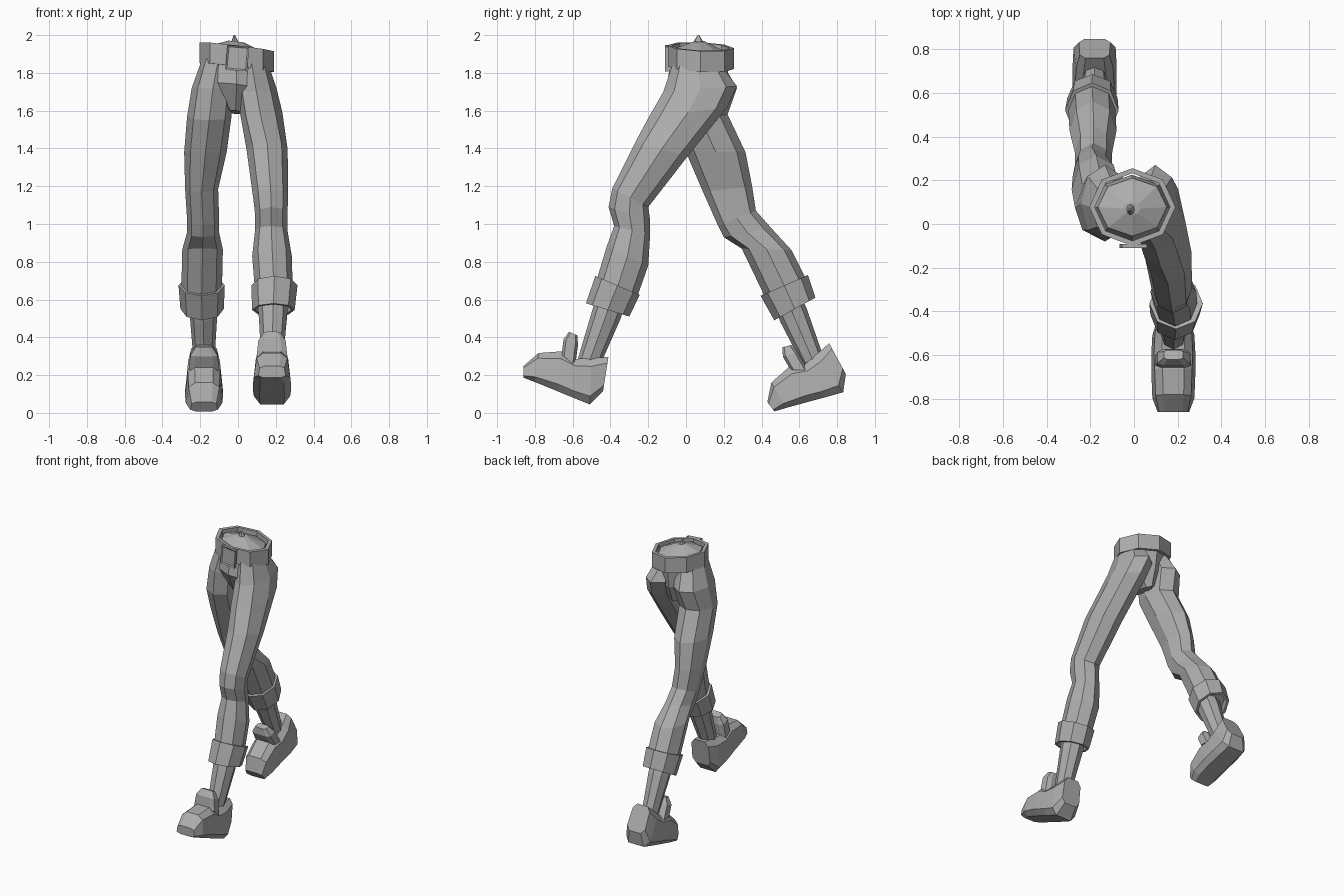
import bpy, bmesh, math
from mathutils import Matrix, Vector

cube = bpy.data.objects.get("Cube")
if cube:
    bpy.data.objects.remove(cube, do_unlink=True)

grey = bpy.data.materials.new("plain_grey")
grey.use_nodes = True
COLOUR = (0.42, 0.42, 0.42, 1)
grey.diffuse_color = COLOUR
bsdf = next(n for n in grey.node_tree.nodes if n.type == 'BSDF_PRINCIPLED')
bsdf.inputs["Base Color"].default_value = COLOUR
bsdf.inputs["Roughness"].default_value = 0.8


def ring(a, b, x0, x1, boxy=False, taper=1.0, tilt=0.0):
    """Eight-sided section from point a (y, z) to b, between two x limits."""
    pts = []
    for i in range(8):
        ang = math.tau * (i + (0.5 if boxy else 0)) / 8
        c, s = math.cos(ang), math.sin(ang)
        if boxy:
            c, s = (math.copysign(abs(v) ** 0.5, v) for v in (c, s))
        t = (1 - c) / 2
        half = (x1 - x0) / 2 * (taper + (1 - taper) * min(1, t * 2))
        x = (x0 + x1) / 2 + s * half
        y = a[0] + (b[0] - a[0]) * t
        z = a[1] + (b[1] - a[1]) * t - tilt * x
        pts.append(Vector((x, y, z)))
    return pts


def shrink(pts, factor, shift=Vector()):
    mid = sum(pts, Vector()) / len(pts)
    return [mid + (p - mid) * factor + shift for p in pts]


def loft(name, rings, matrix=None, caps=True, closed=False):
    """Skin a list of sections into one flat-shaded object."""
    bm = bmesh.new()
    rows = [[bm.verts.new(p) for p in r] for r in rings]
    pairs = list(zip(rows, rows[1:]))
    if closed:
        pairs.append((rows[-1], rows[0]))
    for lo, hi in pairs:
        for i in range(8):
            j = (i + 1) % 8
            bm.faces.new((lo[i], lo[j], hi[j], hi[i]))
    if caps and not closed:
        bm.faces.new(rows[0])
        bm.faces.new(rows[-1])
    if matrix:
        bm.transform(matrix)
    bmesh.ops.recalc_face_normals(bm, faces=bm.faces)
    mesh = bpy.data.meshes.new(name)
    bm.to_mesh(mesh)
    bm.free()
    mesh.materials.append(grey)
    obj = bpy.data.objects.new(name, mesh)
    bpy.context.collection.objects.link(obj)
    return obj


def cuff(name, top, bottom):
    """Rolled trouser hem with a recessed underside."""
    rise = (sum(top, Vector()) - sum(bottom, Vector())) / 8
    loft(name, [shrink(top, 0.85), top, bottom, shrink(bottom, 0.86),
                shrink(bottom, 0.82, rise * 0.3)])


# Trouser legs: front point, back point, x limits
loft("left_trouser_leg", [ring(*r) for r in (
    ((-0.07, 1.85), (0.20, 1.82), -0.02, 0.165),
    ((-0.12, 1.70), (0.27, 1.73), -0.01, 0.205),
    ((-0.20, 1.56), (0.22, 1.62), 0.01, 0.235),
    ((-0.27, 1.43), (0.01, 1.36), 0.045, 0.263),
    ((-0.39, 1.19), (-0.20, 1.09), 0.08, 0.265),
    ((-0.41, 1.09), (-0.19, 1.02), 0.09, 0.262),
    ((-0.38, 0.99), (-0.19, 0.94), 0.09, 0.262),
    ((-0.42, 0.88), (-0.20, 0.78), 0.075, 0.285),
    ((-0.48, 0.68), (-0.26, 0.61), 0.09, 0.29))])
loft("right_trouser_leg", [ring(*r) for r in (
    ((-0.05, 1.88), (0.20, 1.84), -0.195, -0.01),
    ((-0.08, 1.72), (0.27, 1.72), -0.245, -0.02),
    ((-0.07, 1.55), (0.22, 1.58), -0.27, -0.035),
    ((0.00, 1.38), (0.315, 1.38), -0.285, -0.06),
    ((0.09, 1.17), (0.35, 1.20), -0.28, -0.105),
    ((0.17, 0.99), (0.37, 1.07), -0.27, -0.10),
    ((0.20, 0.93), (0.45, 0.98), -0.27, -0.10),
    ((0.295, 0.87), (0.56, 0.86), -0.295, -0.08),
    ((0.42, 0.61), (0.64, 0.70), -0.30, -0.085))])

# Rolled cuffs
cuff("left_cuff", ring((-0.48, 0.725), (-0.245, 0.625), 0.07, 0.315),
     ring((-0.53, 0.58), (-0.30, 0.51), 0.075, 0.30))
cuff("right_cuff", ring((0.395, 0.62), (0.645, 0.73), -0.315, -0.07),
     ring((0.467, 0.49), (0.685, 0.61), -0.305, -0.075))

# Bare shins
loft("left_shin", [ring((-0.47, 0.63), (-0.32, 0.58), 0.10, 0.265),
                   ring((-0.50, 0.53), (-0.35, 0.49), 0.11, 0.26),
                   ring((-0.58, 0.26), (-0.46, 0.24), 0.125, 0.235)])
loft("right_shin", [ring((0.46, 0.58), (0.60, 0.64), -0.265, -0.10),
                    ring((0.50, 0.48), (0.64, 0.55), -0.255, -0.11),
                    ring((0.62, 0.25), (0.73, 0.29), -0.235, -0.125)])

# Shoes: one shape, mirrored and pitched about the heel for the rear foot
FOOT_X = 0.18
SHOE = (((-0.86, 0.25), (-0.86, 0.185), 0.075, 0.85),
        ((-0.78, 0.32), (-0.80, 0.160), 0.100, 0.75),
        ((-0.66, 0.33), (-0.68, 0.110), 0.105, 0.75),
        ((-0.585, 0.29), (-0.60, 0.077), 0.105, 0.8),
        ((-0.50, 0.295), (-0.51, 0.040), 0.100, 0.8),
        ((-0.41, 0.30), (-0.44, 0.110), 0.075, 0.9))
TONGUE = (((-0.66, 0.31), (-0.585, 0.25), 0.085, 1),
          ((-0.65, 0.39), (-0.570, 0.36), 0.075, 1),
          ((-0.62, 0.43), (-0.575, 0.41), 0.045, 1))
rear = (Matrix.Translation((0, 0.835, 0.105))
        @ Matrix.Rotation(math.radians(37.5), 4, 'X')
        @ Matrix.Scale(-1, 4, (1, 0, 0))
        @ Matrix.Translation((0, 0.51, -0.04)))
for side, matrix in (("left", None), ("right", rear)):
    for part, table in (("shoe", SHOE), ("shoe_tongue", TONGUE)):
        loft(f"{side}_{part}",
             [ring(a, b, FOOT_X - w, FOOT_X + w, True, t) for a, b, w, t in table],
             matrix)

# Pelvis, closed by a shallow dome inside the belt
loft("pelvis", [ring(*r, tilt=0.12) for r in (
    ((0.04, 1.965), (0.10, 1.965), -0.05, 0.03),
    ((-0.055, 1.93), (0.21, 1.91), -0.165, 0.15),
    ((-0.085, 1.84), (0.225, 1.82), -0.19, 0.17),
    ((-0.10, 1.74), (0.21, 1.70), -0.18, 0.165),
    ((-0.03, 1.60), (0.17, 1.58), -0.045, 0.02))])
loft("waist_fold", [ring((0.03, 1.95), (0.10, 1.95), -0.04, 0.01),
                    ring((0.062, 2.0), (0.07, 2.0), -0.024, -0.016)])

# Belt band and buckle
top = ring((-0.10, 1.945), (0.255, 1.93), -0.205, 0.19, tilt=0.12)
bottom = ring((-0.10, 1.835), (0.255, 1.82), -0.205, 0.19, tilt=0.12)
loft("belt", [top, bottom, shrink(bottom, 0.87), shrink(top, 0.87)], closed=True)

bm = bmesh.new()
bmesh.ops.create_cube(bm, size=1, matrix=Matrix.Translation((-0.004, -0.101, 1.878))
                      @ Matrix.Rotation(math.radians(5), 4, 'Y')
                      @ Matrix.Diagonal((0.115, 0.018, 0.13, 1)))
bm.normal_update()
front = [f for f in bm.faces if f.normal.y < -0.9]
bmesh.ops.inset_region(bm, faces=front, thickness=0.012, depth=-0.006)
mesh = bpy.data.meshes.new("buckle")
bm.to_mesh(mesh)
bm.free()
mesh.materials.append(grey)
bpy.context.collection.objects.link(bpy.data.objects.new("buckle", mesh))
